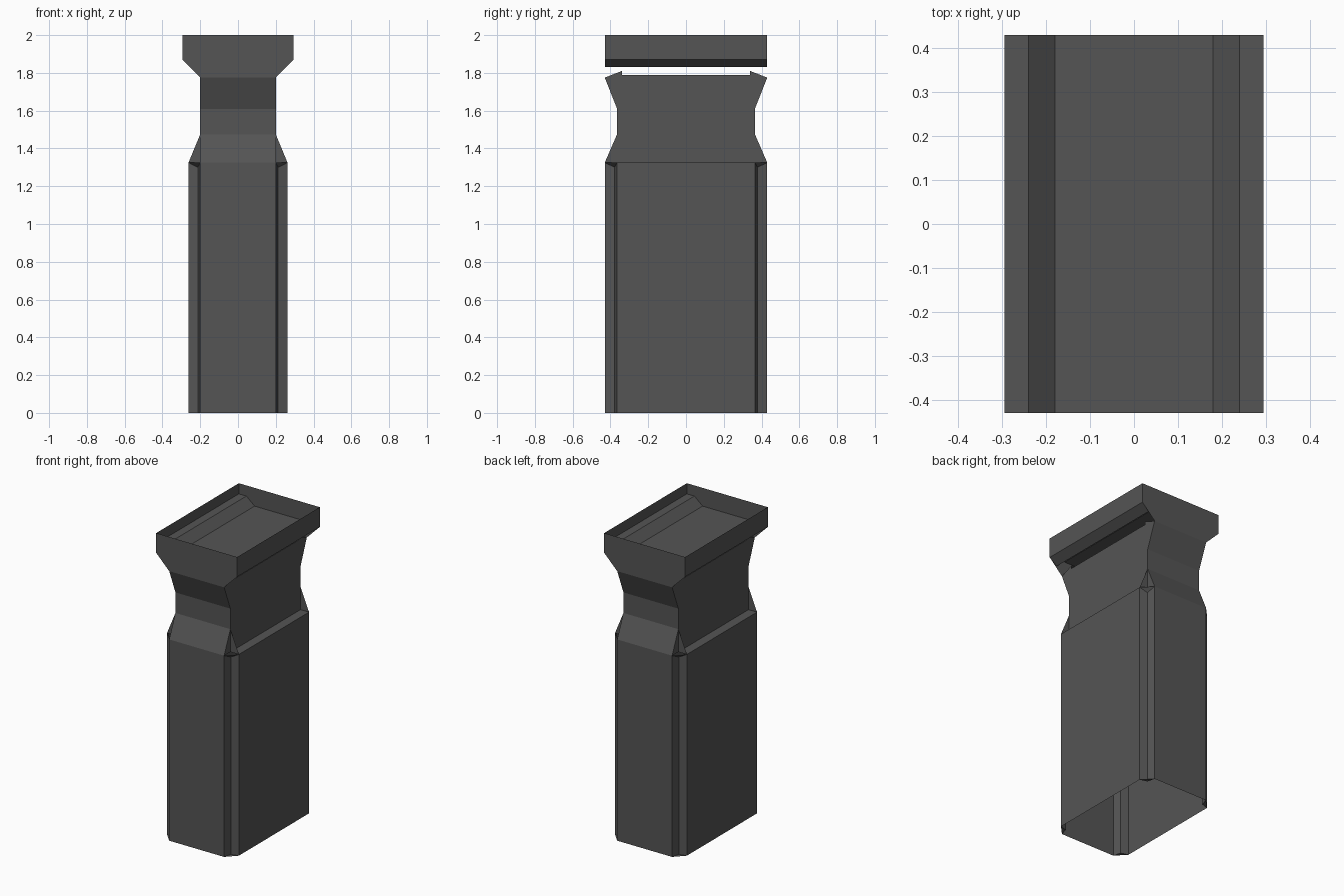
import bpy, bmesh

if "Cube" in bpy.data.objects:
    bpy.data.objects.remove(bpy.data.objects["Cube"])

grey = bpy.data.materials.new("dark_grey")
grey.diffuse_color = (0.09, 0.09, 0.09, 1)
grey.use_nodes = True
grey.node_tree.nodes["Principled BSDF"].inputs["Base Color"].default_value = grey.diffuse_color


def make(name, faces, mirror=(False, False)):
    """Sheet object from corner lists, optionally mirrored over x / y."""
    bm = bmesh.new()
    for f in faces:
        bm.faces.new([bm.verts.new(p) for p in f])
    for axis, on in enumerate(mirror):
        if on:
            geom = bmesh.ops.duplicate(bm, geom=bm.verts[:] + bm.edges[:] + bm.faces[:])["geom"]
            verts = [g for g in geom if isinstance(g, bmesh.types.BMVert)]
            for v in verts:
                v.co[axis] *= -1
            bmesh.ops.reverse_faces(bm, faces=[g for g in geom if isinstance(g, bmesh.types.BMFace)])
    bmesh.ops.remove_doubles(bm, verts=bm.verts[:], dist=0.0005)
    me = bpy.data.meshes.new(name)
    bm.to_mesh(me)
    bm.free()
    me.materials.append(grey)
    ob = bpy.data.objects.new(name, me)
    bpy.context.collection.objects.link(ob)
    return ob


def strip(profile, place, half):
    """Quads swept across -half..half along a two-number profile."""
    return [[place(a, -half), place(b, -half), place(b, half), place(a, half)]
            for a, b in zip(profile, profile[1:])]


def end(p, t):      # profile (y, z) swept along x, facing front
    return (t, -p[0], p[1])


def side(p, t):     # profile (x, z) swept along y, facing right
    return (p[0], t, p[1])


HX, HY = 0.20, 0.43     # narrow half width, full half depth
SX, SY = 0.262, 0.365   # body half width, narrow half depth
SH = 1.325              # shoulder height

# Front and back skins: lower panel, waist, flare and inward lip
end_profile = [(HY, 0), (HY, SH), (SY, 1.475), (SY, 1.61), (HY, 1.775), (0.34, 1.81)]
make("end_panels", strip(end_profile, end, HX), (False, True))

# Left and right lower panels with the flat shoulder ledge
make("side_panels", strip([(SX, 0), (SX, SH), (HX, SH)], side, SY), (True, False))

# Waisted upper side panels
half = [(HY, SH), (SY, 1.475), (SY, 1.61), (HY, 1.775), (0.34, 1.81), (0.34, 1.79)]
outline = [(HX, y, z) for y, z in half] + [(HX, -y, z) for y, z in reversed(half)]
make("neck_sides", [outline], (True, False))

# Recessed corners with small caps, and gussets on the shoulder
A, B, C = (HX, -HY), (0.213, -0.378), (SX, -SY)
corner = [[(*p, 0), (*q, 0), (*q, SH), (*p, SH)] for p, q in ((A, B), (B, C))]
for f in corner:        # lower the tops where they meet the sloping cap
    for i, v in enumerate(f):
        if v[:2] == B and v[2] > 0:
            f[i] = (*B, 1.30)
corner.append([(*A, SH), (*B, 1.30), (*C, SH)])
corner.append([(*A, 0), (*C, 0), (*B, 0.0)])
make("corner_recesses", corner, (True, True))
make("shoulder_gussets", [[(HX, -SY, SH), (SX, -SY, SH), (HX, -SY, 1.475)]], (True, True))

# Roof of the neck
make("neck_roof", [[(-HX, -0.34, 1.79), (HX, -0.34, 1.79), (HX, 0.34, 1.79), (-HX, 0.34, 1.79)]])

# Tray: end plates, side walls with under-slope, and stepped floor
T = 0.295
make("tray_ends", [[(-HX, -HY, 1.775), (HX, -HY, 1.775), (T, -HY, 1.87),
                    (T, -HY, 2), (-T, -HY, 2), (-T, -HY, 1.87)]], (False, True))
make("tray_walls", strip([(0.24, 1.83), (T, 1.87), (T, 2)], side, HY), (True, False))
floor = [(T, 1.93), (0.24, 1.93), (0.18, 1.88), (-0.18, 1.88), (-0.24, 1.93), (-T, 1.93)]
make("tray_floor", strip(floor, side, HY))
